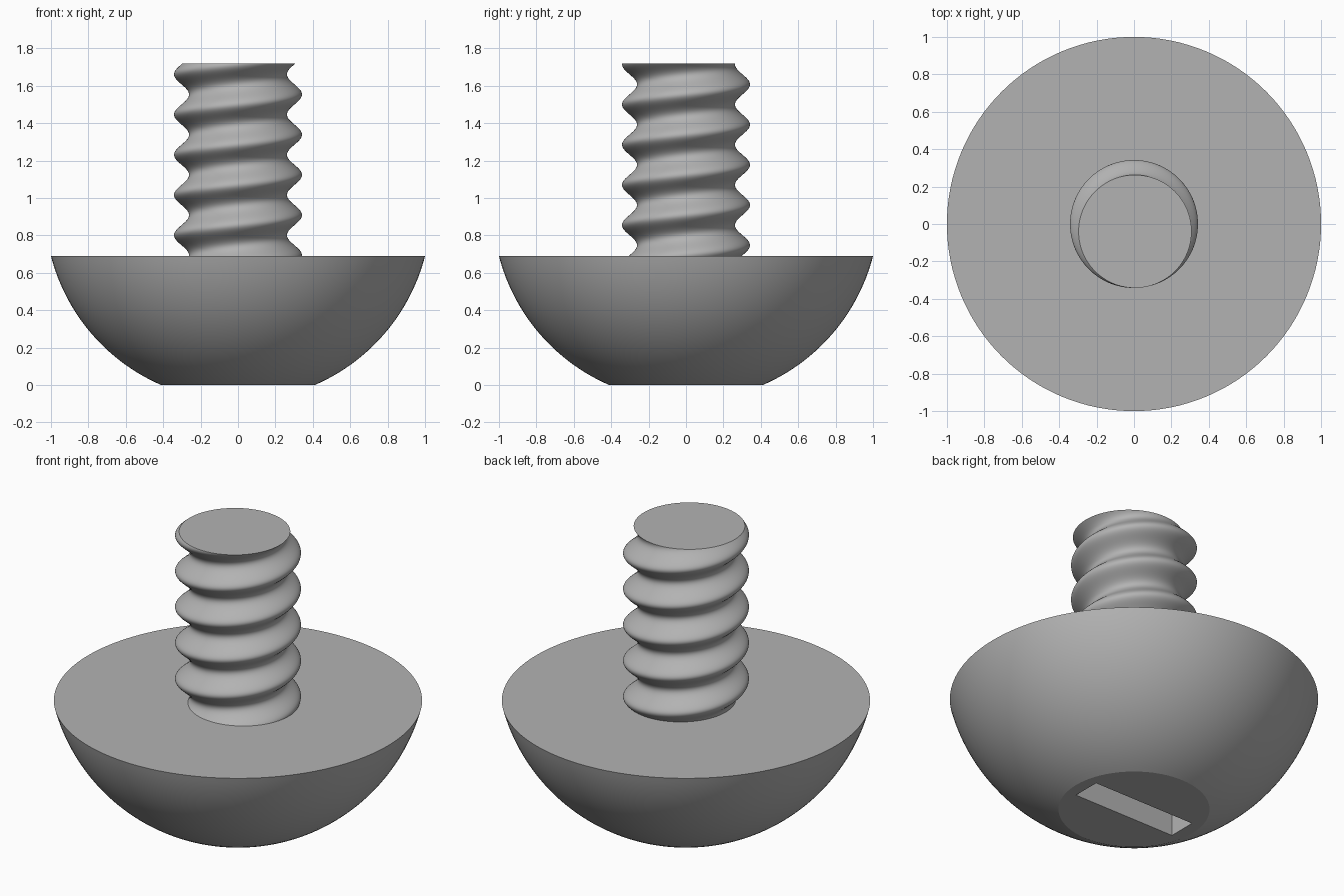
import bpy
import bmesh
from math import cos, sin, pi, tau, sqrt, radians

cube = bpy.data.objects.get("Cube")
if cube:
    bpy.data.objects.remove(cube)

# One plain grey
grey = bpy.data.materials.new("plain grey")
grey.use_nodes = True
grey.diffuse_color = (0.45, 0.45, 0.45, 1)
grey.node_tree.nodes["Principled BSDF"].inputs["Base Color"].default_value = grey.diffuse_color


def add_object(name, bm):
    bmesh.ops.recalc_face_normals(bm, faces=bm.faces)
    mesh = bpy.data.meshes.new(name)
    bm.to_mesh(mesh)
    bm.free()
    mesh.materials.append(grey)
    obj = bpy.data.objects.new(name, mesh)
    bpy.context.collection.objects.link(obj)
    return obj


def activate(obj):
    bpy.ops.object.select_all(action="DESELECT")
    obj.select_set(True)
    bpy.context.view_layer.objects.active = obj


def loft(name, rings, sides):
    """Skin circles given as (centre x, centre y, z, radius) and cap both ends."""
    bm = bmesh.new()
    loops = [[bm.verts.new((x + r * cos(tau * i / sides), y + r * sin(tau * i / sides), z))
              for i in range(sides)] for x, y, z, r in rings]
    for low, high in zip(loops, loops[1:]):
        for i in range(sides):
            j = (i + 1) % sides
            bm.faces.new((low[i], low[j], high[j], high[i]))
    bm.faces.new(loops[0][::-1])
    bm.faces.new(loops[-1])
    return add_object(name, bm)


HEAD_TOP, SHAFT_TOP = 0.69, 1.72

# Domed head: a slice of a sphere with flat ends
SPHERE_Z, SPHERE_R, STEPS = 0.948, 1.033, 28
heights = [HEAD_TOP * (k / STEPS) ** 1.2 for k in range(STEPS + 1)]
head = loft("screw_head",
            [(0, 0, z, sqrt(SPHERE_R ** 2 - (z - SPHERE_Z) ** 2)) for z in heights], 128)

# Driver slot cut into the underside
bm = bmesh.new()
bmesh.ops.create_cube(bm, size=1)
bmesh.ops.scale(bm, vec=(0.68, 0.17, 0.4), verts=bm.verts)
slot = add_object("slot_cutter", bm)
slot.hide_render = True
cut = head.modifiers.new("slot", "BOOLEAN")
cut.operation = "DIFFERENCE"
cut.solver = "EXACT"
cut.object = slot
activate(head)
bpy.ops.object.modifier_apply(modifier=cut.name)
bpy.data.objects.remove(slot)

# Threaded shaft: an off-centre circle twisted as it rises
PITCH, OFFSET, RADIUS, RINGS = 0.215, 0.04, 0.302, 200
SHAFT_BASE = HEAD_TOP - 0.01
rings = []
for k in range(RINGS + 1):
    z = SHAFT_BASE + (SHAFT_TOP - SHAFT_BASE) * k / RINGS
    turn = -pi / 2 + tau * (z - SHAFT_TOP + 0.005) / PITCH
    rings.append((OFFSET * cos(turn), OFFSET * sin(turn), z, RADIUS))
shaft = loft("threaded_shaft", rings, 96)

for obj, angle in ((head, 20), (shaft, 35)):
    activate(obj)
    bpy.ops.object.shade_smooth_by_angle(angle=radians(angle))
